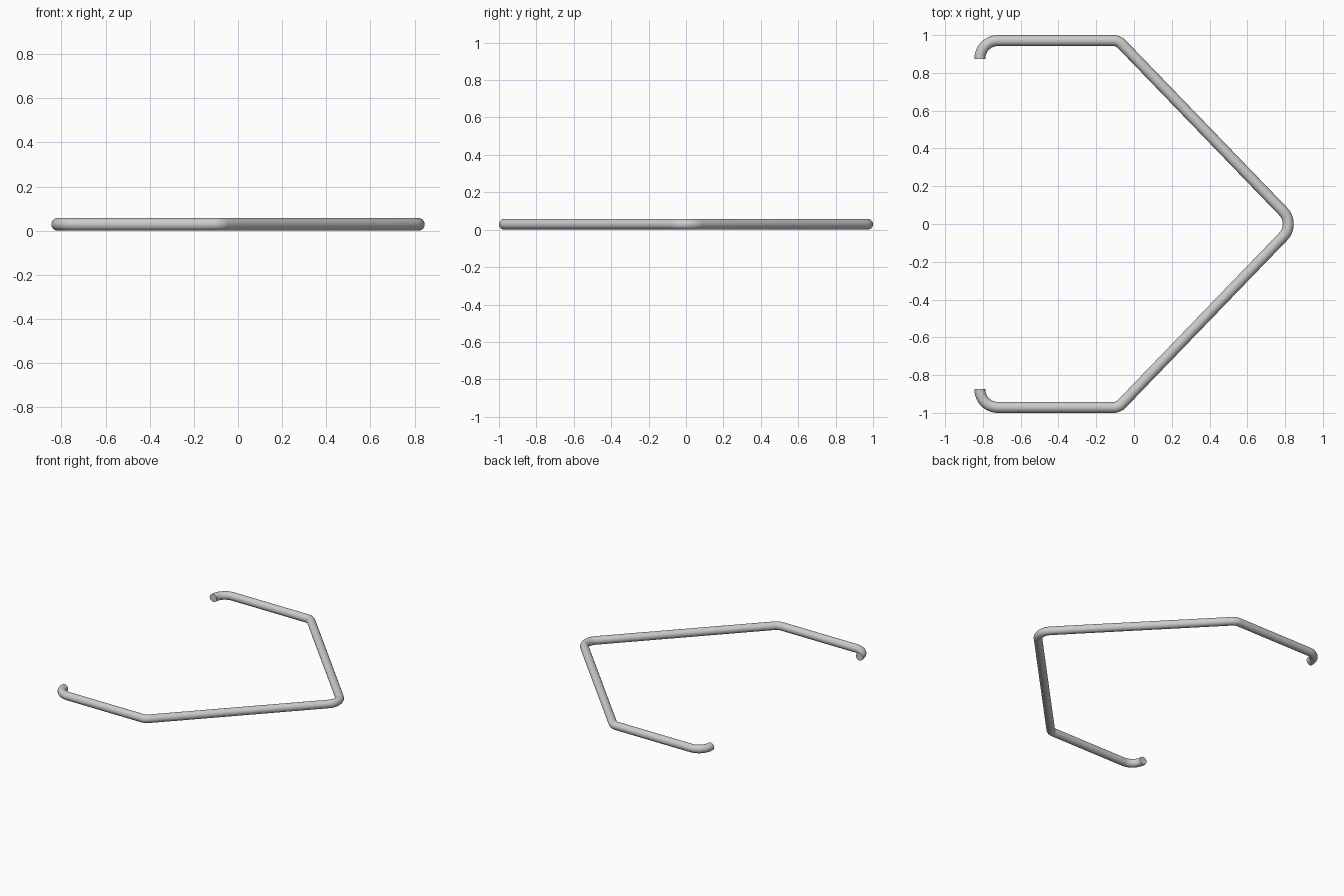
import bpy
import math
from mathutils import Vector

if "Cube" in bpy.data.objects:
    bpy.data.objects.remove(bpy.data.objects["Cube"])

ROD = 0.029        # rod radius
Z = ROD            # rod lies on the ground


def fillet(prev, corner, nxt, radius, steps):
    """Points of a round bend replacing a sharp corner."""
    a, b = (prev - corner).normalized(), (nxt - corner).normalized()
    half = a.angle(b) / 2
    centre = corner + (a + b).normalized() * radius / math.sin(half)
    start = corner + a * radius / math.tan(half) - centre
    end = corner + b * radius / math.tan(half) - centre
    sweep = start.angle(end)
    return [centre + (start * math.sin((1 - t) * sweep) + end * math.sin(t * sweep)) / math.sin(sweep)
            for t in (i / steps for i in range(steps + 1))]


# Sharp corners (x, y, bend radius) of one half, mirrored across y = 0
half = [(-0.816, 0.874, 0), (-0.816, 0.971, 0.095), (-0.083, 0.971, 0.06)]
corners = half + [(0.854, 0, 0.096)] + [(x, -y, r) for x, y, r in reversed(half)]
pos = [Vector((x, y, Z)) for x, y, _ in corners]

path = [pos[0]]
for i in range(1, len(pos) - 1):
    path += fillet(pos[i - 1], pos[i], pos[i + 1], corners[i][2], 12)
path.append(pos[-1])

# Bent rod swept along the path, with flat closed ends
curve = bpy.data.curves.new("bent_rod", "CURVE")
curve.dimensions = "3D"
curve.bevel_depth = ROD
curve.bevel_resolution = 10
curve.use_fill_caps = True
spline = curve.splines.new("POLY")
spline.points.add(len(path) - 1)
for point, co in zip(spline.points, path):
    point.co = (*co, 1)

rod = bpy.data.objects.new("bent_rod", curve)
bpy.context.collection.objects.link(rod)
bpy.context.view_layer.objects.active = rod
rod.select_set(True)
bpy.ops.object.convert(target="MESH")
bpy.ops.object.shade_smooth_by_angle(angle=math.radians(40))
